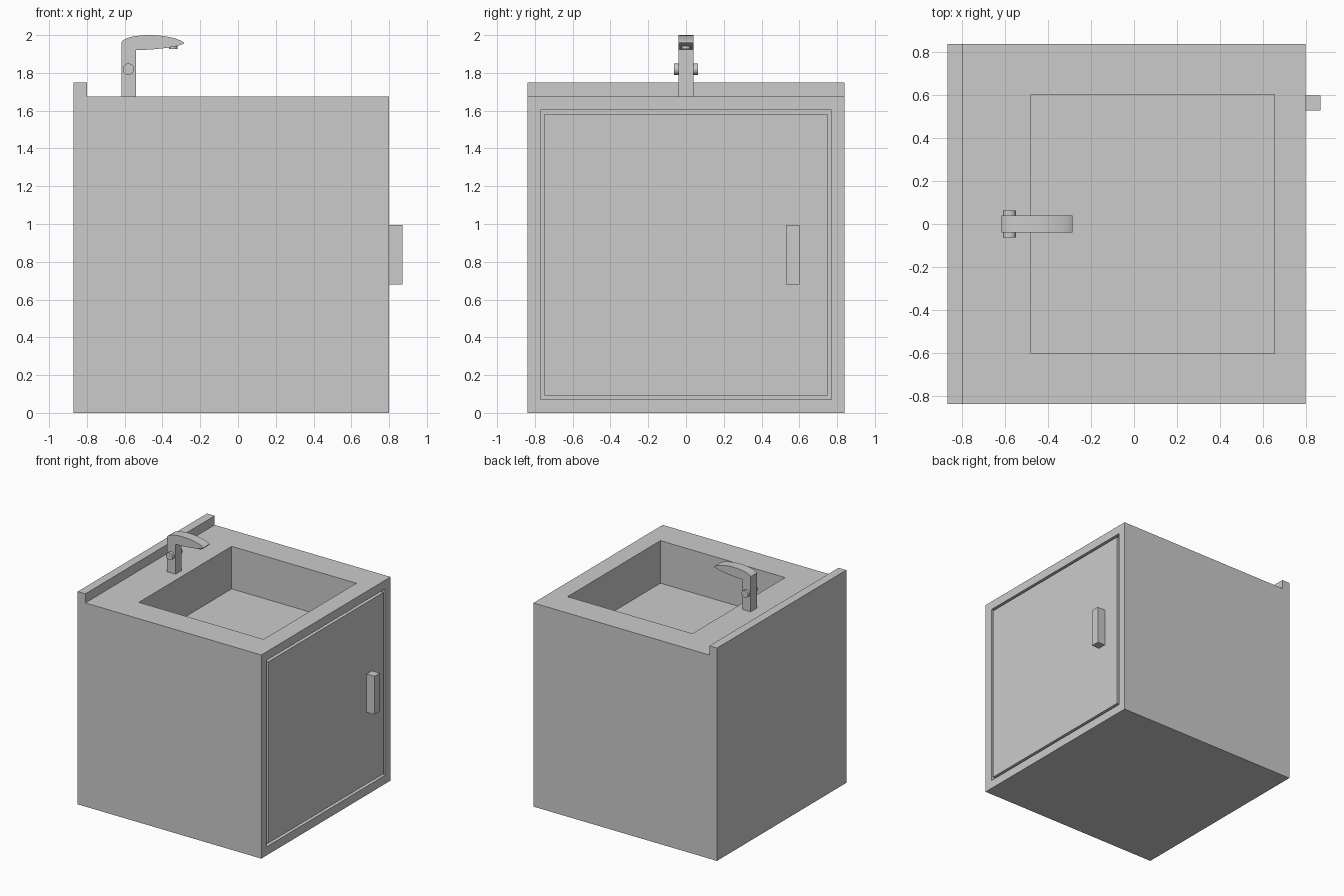
import bpy, bmesh, math
from mathutils import Vector, Matrix
from mathutils.geometry import interpolate_bezier

if "Cube" in bpy.data.objects:
    bpy.data.objects.remove(bpy.data.objects["Cube"])


def finish(name, bm):
    bmesh.ops.recalc_face_normals(bm, faces=bm.faces)
    me = bpy.data.meshes.new(name)
    bm.to_mesh(me)
    bm.free()
    ob = bpy.data.objects.new(name, me)
    bpy.context.collection.objects.link(ob)
    return ob


def box_bm(lo, hi):
    lo, hi = Vector(lo), Vector(hi)
    bm = bmesh.new()
    m = Matrix.Translation((lo + hi) / 2) @ Matrix.Diagonal((*(hi - lo), 1))
    bmesh.ops.create_cube(bm, size=1, matrix=m)
    return bm


def cylinder(name, loc, r, depth, rot=None, sides=32):
    bm = bmesh.new()
    m = Matrix.Translation(loc) @ (rot or Matrix())
    bmesh.ops.create_cone(bm, cap_ends=True, segments=sides, radius1=r,
                          radius2=r, depth=depth, matrix=m)
    return smooth(finish(name, bm))


def smooth(ob):
    bpy.ops.object.select_all(action='DESELECT')
    bpy.context.view_layer.objects.active = ob
    ob.select_set(True)
    bpy.ops.object.shade_smooth_by_angle(angle=math.radians(30))
    return ob


def face_towards(bm, d):
    bm.normal_update()
    return max(bm.faces, key=lambda f: f.normal.dot(Vector(d)))


def push(bm, face, offset):
    f = bmesh.ops.extrude_discrete_faces(bm, faces=[face])['faces'][0]
    bmesh.ops.translate(bm, verts=f.verts, vec=offset)
    return f


# Cabinet with grooved door and sunken basin
TOP = 1.675
bm = box_bm((-0.87, -0.84, 0), (0.80, 0.84, TOP))
door = face_towards(bm, (1, 0, 0))
basin = face_towards(bm, (0, 0, 1))
bmesh.ops.inset_region(bm, faces=[door], thickness=0.10)
door = push(bm, door, (-0.03, 0, 0))
bmesh.ops.inset_region(bm, faces=[door], thickness=0.03)
push(bm, door, (0.03, 0, 0))
bmesh.ops.inset_region(bm, faces=[basin], thickness=0.2)
for v in basin.verts:
    v.co.x = 0.655 if v.co.x > 0 else -0.48
    v.co.y = math.copysign(0.603, v.co.y)
push(bm, basin, (0, 0, -0.35))
finish("cabinet", bm)

# Backsplash and door handle
finish("backsplash", box_bm((-0.87, -0.84, TOP), (-0.80, 0.84, 1.75)))
finish("door_handle", box_bm((0.80, 0.53, 0.68), (0.87, 0.60, 0.995)))

# Tap: post and curved spout as one side profile
curves = [
    ((-0.617, 1.963), (-0.60, 1.99), (-0.53, 2.0), (-0.466, 2.0)),
    ((-0.466, 2.0), (-0.40, 2.0), (-0.315, 1.985), (-0.286, 1.96)),
    ((-0.286, 1.955), (-0.32, 1.938), (-0.41, 1.924), (-0.54, 1.92)),
]
pts = [Vector((-0.617, TOP))]
for c in curves:
    for p in interpolate_bezier(*[Vector(q) for q in c], 12):
        if (p.xy - pts[-1]).length > 1e-4:
            pts.append(p.xy)
pts.append(Vector((-0.54, TOP)))
bm = bmesh.new()
prof = bm.faces.new([bm.verts.new((p.x, -0.04, p.y)) for p in pts])
ext = bmesh.ops.extrude_face_region(bm, geom=[prof])['geom']
bmesh.ops.translate(bm, vec=(0, 0.08, 0),
                    verts=[g for g in ext if isinstance(g, bmesh.types.BMVert)])
if prof.is_valid is False or sum(len(f.verts) == len(pts) for f in bm.faces) < 2:
    bm.faces.new([v for v in bm.verts if v.co.y < 0])
smooth(finish("tap", bm))

# Tap knobs on both sides, and the water outlet
for side, s in (("front", -1), ("back", 1)):
    cylinder("tap_knob_" + side, (-0.58, s * 0.051, 1.82), 0.03, 0.025,
             Matrix.Rotation(math.pi / 2, 4, 'X'))
cylinder("tap_outlet", (-0.343, 0, 1.94), 0.023, 0.025)
